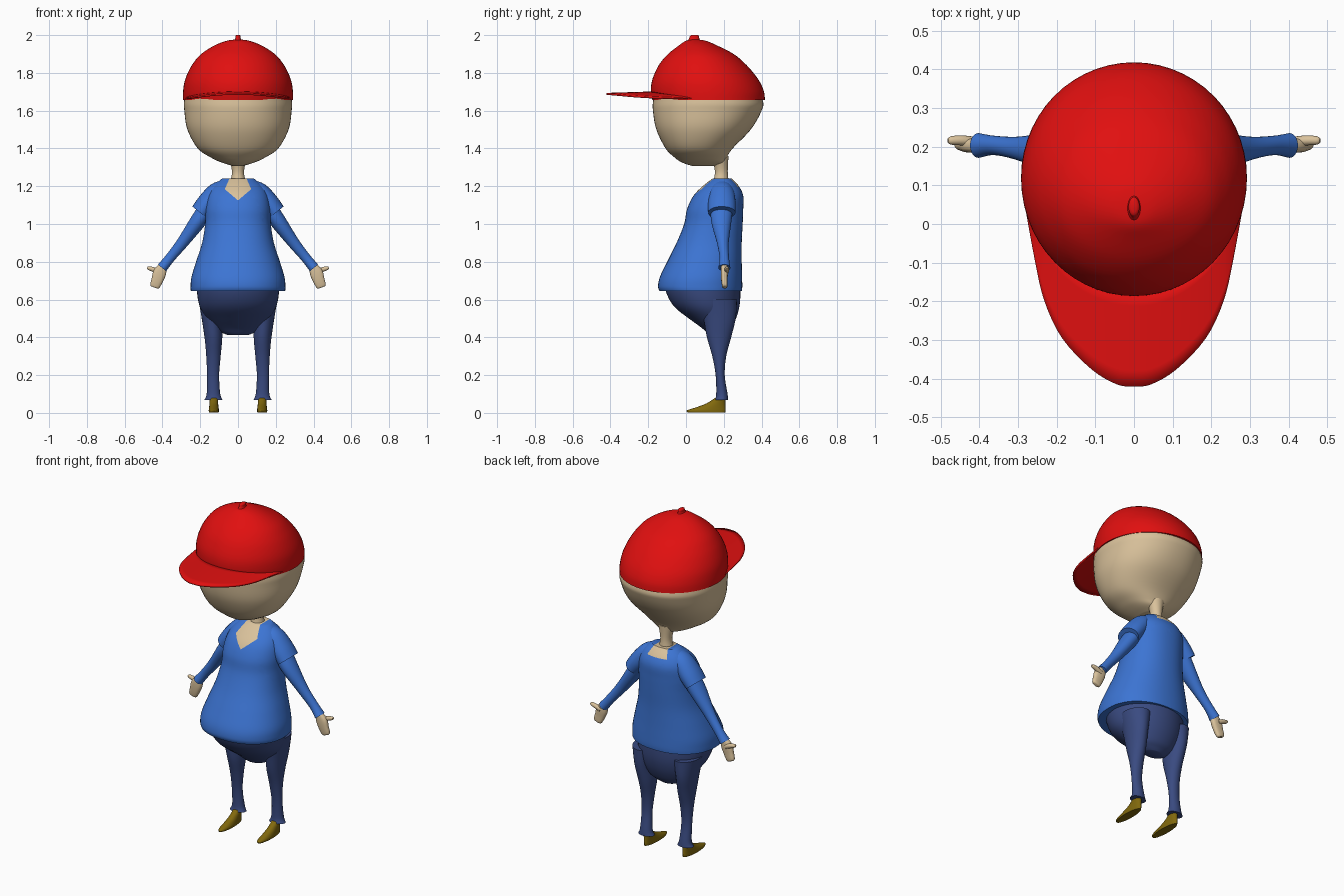
import bpy, bmesh, math
from mathutils import Vector


def material(name, rgb):
    m = bpy.data.materials.new(name)
    m.diffuse_color = (*rgb, 1)
    return m


RED = material("cap red", (0.75, 0.005, 0.005))
SKIN = material("skin", (0.70, 0.54, 0.33))
BLUE = material("shirt blue", (0.045, 0.175, 0.65))
NAVY = material("trouser navy", (0.042, 0.07, 0.22))
OLIVE = material("shoe olive", (0.22, 0.14, 0.004))


def smooth_rows(rows, steps):
    """Catmull-Rom interpolation through rows of numbers."""
    out = []
    for i in range(len(rows) - 1):
        p0, p1 = rows[max(i - 1, 0)], rows[i]
        p2, p3 = rows[i + 1], rows[min(i + 2, len(rows) - 1)]
        for s in range(steps):
            t = s / steps
            out.append([0.5 * (2 * b + (c - a) * t + (2 * a - 5 * b + 4 * c - d) * t * t
                               + (3 * b - a - 3 * c + d) * t ** 3)
                        for a, b, c, d in zip(p0, p1, p2, p3)])
    return out + [list(rows[-1])]


def finish(name, bm, *mats):
    bmesh.ops.recalc_face_normals(bm, faces=bm.faces)
    me = bpy.data.meshes.new(name)
    bm.to_mesh(me)
    bm.free()
    for m in mats:
        me.materials.append(m)
    me.shade_smooth()
    me.set_sharp_from_angle(angle=math.radians(42))
    ob = bpy.data.objects.new(name, me)
    bpy.context.collection.objects.link(ob)
    return ob


def loft(rows, side=1, power=2.0, seg=40, steps=5):
    """Skin oval rings; row = x, y, z, radius in the xz plane, radius along y."""
    rows = smooth_rows(rows, steps)
    bm = bmesh.new()
    rings = []
    for i, (x, y, z, a, b) in enumerate(rows):
        p, q = rows[max(i - 1, 0)], rows[min(i + 1, len(rows) - 1)]
        t = Vector((q[0] - p[0], 0, q[2] - p[2])).normalized()
        across = Vector((-t.z, 0, t.x))
        ring = []
        for k in range(seg):
            ang = math.tau * k / seg
            c, s = math.cos(ang), math.sin(ang)
            u = math.copysign(abs(c) ** (2 / power), c) * a
            v = math.copysign(abs(s) ** (2 / power), s) * b
            co = Vector((x, y + v, z)) + across * u
            ring.append(bm.verts.new((co.x * side, co.y, co.z)))
        rings.append(ring)
    for r0, r1 in zip(rings, rings[1:]):
        for k in range(seg):
            j = (k + 1) % seg
            bm.faces.new((r0[k], r0[j], r1[j], r1[k]))
    bm.faces.new(rings[0])
    bm.faces.new(rings[-1])
    return bm


def upright(rows):
    """Rows of z, half width, front y, back y -> centred loft rows."""
    return [(0, (f + b) / 2, z, w, (b - f) / 2) for z, w, f, b in rows]


# Head and neck
finish("head", loft(upright([
    (1.308, .03, .03, .16), (1.325, .085, -.02, .20), (1.35, .14, -.058, .214),
    (1.40, .213, -.108, .247), (1.50, .268, -.157, .343), (1.60, .284, -.175, .400),
    (1.66, .284, -.173, .405), (1.80, .25, -.150, .345), (1.90, .175, -.075, .235),
    (1.96, .03, .03, .09)]), power=2.15, seg=56), SKIN)
finish("neck", loft([(0, .185, 1.10, .05, .05), (0, .185, 1.21, .042, .042),
                     (0, .187, 1.28, .032, .034), (0, .18, 1.36, .05, .045)]), SKIN)

# Cap crown and button
finish("cap_crown", loft(upright([
    (1.656, .292, -.178, .418), (1.70, .291, -.186, .413), (1.75, .284, -.182, .392),
    (1.80, .266, -.165, .357), (1.85, .238, -.138, .312), (1.90, .195, -.095, .252),
    (1.945, .125, -.038, .165), (1.97, .06, .0, .105), (1.977, .01, .04, .06)]),
    seg=56), RED)
finish("cap_button", loft([(0, .04, 1.96, .026, .04), (0, .043, 1.98, .015, .028),
                           (0, .045, 1.995, .014, .024), (0, .045, 2.0, .008, .016)],
                          seg=20), RED)

# Cap brim: a sheet from the crown's front to a rounded outline
half = [(.275, .03), (.253, -.10), (.23, -.20), (.185, -.295), (.11, -.375), (.045, -.414), (0, -.42)]
outline = smooth_rows(half + [(-x, y) for x, y in half[-2::-1]], 4)
bm = bmesh.new()
grid = []
for i, (x, y) in enumerate(outline):
    ang = math.radians(20 + 140 * i / (len(outline) - 1))
    inner = Vector((.285 * math.cos(ang), .12 - .29 * math.sin(ang)))
    col = []
    for k in range(7):
        p = inner.lerp(Vector((x, y)), k / 6)
        z = 1.662 + .027 * (1 - (p.x / .28) ** 2) + .008 * (1 - k / 6)
        col.append(bm.verts.new((p.x, p.y, z)))
    grid.append(col)
for c0, c1 in zip(grid, grid[1:]):
    for k in range(6):
        bm.faces.new((c0[k], c0[k + 1], c1[k + 1], c1[k]))
brim = finish("cap_brim", bm, RED)
mod = brim.modifiers.new("thickness", "SOLIDIFY")
mod.thickness = .01
mod.offset = 0

# Shirt body, with the neckline cut in and the opening coloured as skin
bm = loft(upright([
    (.645, .25, -.140, .296), (.67, .251, -.148, .298), (.72, .246, -.138, .297),
    (.80, .222, -.100, .295), (.90, .190, -.050, .295), (1.0, .174, -.010, .300),
    (1.08, .172, .006, .303), (1.15, .160, .040, .303), (1.20, .132, .088, .280),
    (1.24, .085, .140, .243)]), power=2.2, seg=56)
cuts = [((0, 0, 1.195), (0, 0, 1))]
for s in (1, -1):
    cuts += [((0, 0, 1.125), (-.85 * s, 0, 1)), ((.07 * s, 0, 1.185), (s, 0, .45))]
for co, no in cuts:
    bmesh.ops.bisect_plane(bm, geom=bm.verts[:] + bm.edges[:] + bm.faces[:],
                           plane_co=co, plane_no=Vector(no).normalized())
for f in bm.faces:
    c = f.calc_center_median()
    ax = abs(c.x)
    low = 1.125 + .85 * ax if c.y < .19 else 1.195
    if c.z > low and ax < .07 - .45 * (c.z - 1.185):
        f.material_index = 1
finish("shirt_body", bm, BLUE, SKIN)

# Trouser seat
finish("trouser_seat", loft(upright([
    (.412, .055, .125, .20), (.425, .085, .11, .215), (.45, .122, .083, .24),
    (.50, .165, .015, .265), (.55, .197, -.05, .28), (.60, .212, -.088, .287),
    (.66, .218, -.11, .287), (.70, .215, -.10, .28)]), seg=48), NAVY)

# Limbs, mirrored
for side, tag in ((1, "left"), (-1, "right")):
    def limb(name, mat, rows, **kw):
        finish(f"{tag}_{name}", loft(rows, side=side, **kw), mat)

    limb("trouser_leg", NAVY, [
        (.135, .17, .60, .075, .10), (.137, .178, .50, .055, .085),
        (.130, .175, .40, .047, .064), (.130, .176, .30, .038, .037),
        (.132, .181, .20, .032, .024), (.130, .190, .10, .036, .030),
        (.130, .188, .068, .049, .035)], seg=28)
    limb("shoe", OLIVE, [
        (.128, .108, .003, .026, .100), (.128, .108, .014, .027, .102),
        (.128, .132, .030, .025, .077), (.128, .158, .050, .023, .050),
        (.128, .182, .080, .022, .026)], seg=28)
    limb("short_sleeve", BLUE, [
        (.06, .19, 1.19, .045, .05), (.11, .19, 1.165, .055, .065),
        (.16, .19, 1.11, .057, .073), (.20, .19, 1.06, .053, .072)], seg=28)
    limb("long_sleeve", BLUE, [
        (.16, .19, 1.09, .045, .06), (.215, .187, 1.01, .042, .053),
        (.295, .195, .90, .031, .031), (.36, .203, .82, .026, .025),
        (.402, .203, .768, .028, .032)], seg=28)
    limb("hand", SKIN, [
        (.392, .203, .785, .018, .017), (.413, .203, .745, .034, .019),
        (.427, .203, .705, .031, .017), (.440, .205, .672, .026, .014),
        (.443, .205, .664, .018, .009)], power=2.6, seg=24)
    limb("thumb", SKIN, [
        (.415, .212, .745, .014, .014), (.445, .216, .758, .013, .013),
        (.472, .216, .766, .010, .011), (.481, .216, .768, .005, .006)], seg=16)
